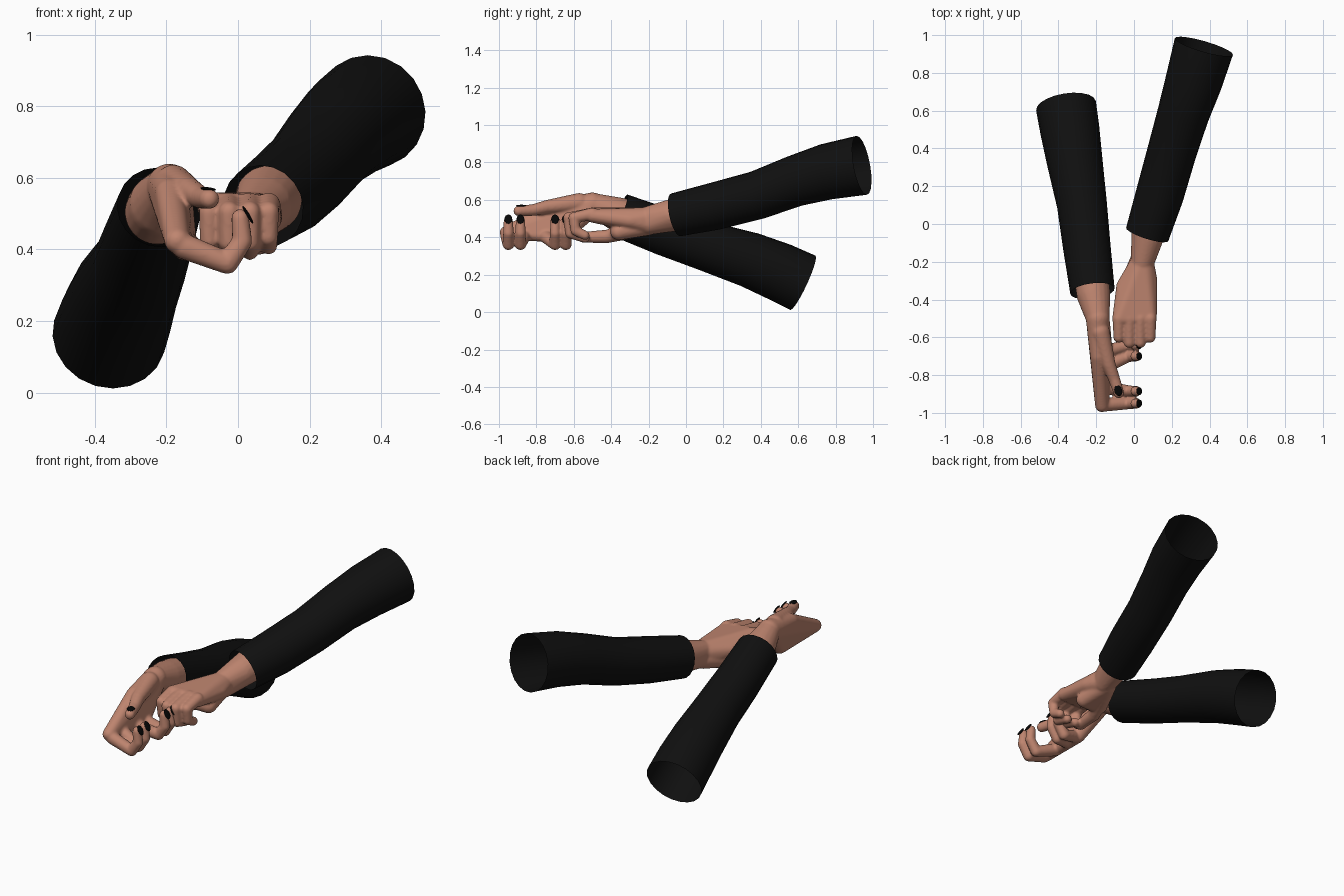
import bpy, bmesh, math
from mathutils import Vector, Matrix

old = bpy.data.objects.get("Cube")
if old:
    bpy.data.objects.remove(old, do_unlink=True)


def material(name, rgb):
    m = bpy.data.materials.new(name)
    m.use_nodes = True
    col = (*rgb, 1)
    m.diffuse_color = col
    m.node_tree.nodes["Principled BSDF"].inputs["Base Color"].default_value = col
    return m


SKIN = material("skin", (0.52, 0.235, 0.16))
CLOTH = material("black cloth", (0.005, 0.005, 0.005))
POLISH = material("black nail polish", (0.002, 0.002, 0.002))


def finish(bm, name, mat):
    for f in bm.faces:
        f.smooth = True
    me = bpy.data.meshes.new(name)
    bm.to_mesh(me)
    bm.free()
    me.materials.append(mat)
    ob = bpy.data.objects.new(name, me)
    bpy.context.collection.objects.link(ob)
    return ob


def hull(bm, balls):
    """Add the convex hull of balls given as (x, y, z, radius)."""
    part = bmesh.new()
    for x, y, z, r in balls:
        bmesh.ops.create_icosphere(part, subdivisions=3, radius=r,
                                   matrix=Matrix.Translation((x, y, z)))
    res = bmesh.ops.convex_hull(part, input=part.verts)
    inner = {v for v in res["geom_interior"] if isinstance(v, bmesh.types.BMVert)}
    bmesh.ops.delete(part, geom=list(inner), context="VERTS")
    tmp = bpy.data.meshes.new("tmp")
    part.to_mesh(tmp)
    part.free()
    bm.from_mesh(tmp)
    bpy.data.meshes.remove(tmp)


def chain(bm, balls):
    for pair in zip(balls, balls[1:]):
        hull(bm, pair)


def fuse(bm, name):
    """Blend overlapping flesh volumes into one smooth skin."""
    ob = finish(bm, name, SKIN)
    rm = ob.modifiers.new("fuse", "REMESH")
    rm.mode = "VOXEL"
    rm.voxel_size = 0.007
    rm.use_smooth_shade = True
    sm = ob.modifiers.new("soften", "SMOOTH")
    sm.factor = 0.5
    sm.iterations = 4
    return ob


def sleeve(name, rings, sides=20):
    """Open cloth tube through rings given as (x, y, z, radius)."""
    bm = bmesh.new()
    pts = [Vector(r[:3]) for r in rings]
    loops = []
    for i, p in enumerate(pts):
        t = (pts[min(i + 1, len(pts) - 1)] - pts[max(i - 1, 0)]).normalized()
        side = t.cross(Vector((0, 0, 1))).normalized()
        up = side.cross(t)
        loops.append([bm.verts.new(p + rings[i][3] * (math.cos(a) * side + math.sin(a) * up))
                      for a in (math.tau * k / sides for k in range(sides))])
    for a, b in zip(loops, loops[1:]):
        for k in range(sides):
            n = (k + 1) % sides
            bm.faces.new((a[k], a[n], b[n], b[k]))
    bmesh.ops.recalc_face_normals(bm, faces=bm.faces)
    finish(bm, name, CLOTH)


def nail(name, tip, normal, along, radius):
    """Thin oval plate lying on a fingertip."""
    n = Vector(normal).normalized()
    a = Vector(along)
    a = (a - a.dot(n) * n).normalized()
    rot = Matrix((a, n.cross(a), n)).transposed().to_4x4()
    bm = bmesh.new()
    bmesh.ops.create_uvsphere(bm, u_segments=16, v_segments=8, radius=1)
    bmesh.ops.transform(bm, verts=bm.verts, matrix=Matrix.Translation(Vector(tip) + n * radius)
                        @ rot @ Matrix.Diagonal((0.029, 0.021, 0.0049, 1)))
    finish(bm, name, POLISH)


# Sleeves
sleeve("left_sleeve", [
    (0.07, -0.055, 0.52, 0.117), (0.135, 0.15, 0.565, 0.127), (0.2, 0.38, 0.625, 0.13),
    (0.26, 0.58, 0.7, 0.137), (0.315, 0.75, 0.75, 0.15), (0.37, 0.94, 0.785, 0.16)])
sleeve("right_sleeve", [
    (-0.22, -0.355, 0.518, 0.118), (-0.25, -0.12, 0.43, 0.126), (-0.275, 0.1, 0.355, 0.132),
    (-0.315, 0.34, 0.28, 0.148), (-0.34, 0.5, 0.215, 0.157), (-0.36, 0.625, 0.157, 0.16)])

# Left hand: palm down, fingers curled under
bm = bmesh.new()
hull(bm, [(0.085, 0.04, 0.54, 0.095), (0.07, -0.08, 0.52, 0.083),
          (0.045, -0.2, 0.505, 0.062), (0.045, -0.2, 0.475, 0.062)])
hull(bm, [(0.045, -0.2, 0.5, 0.06), (0.045, -0.2, 0.475, 0.06),
          (0.08, -0.3, 0.49, 0.044), (-0.05, -0.33, 0.49, 0.044),
          (0.085, -0.5, 0.515, 0.036), (-0.075, -0.5, 0.52, 0.04)])
hull(bm, [(0.03, -0.2, 0.465, 0.055), (0.06, -0.36, 0.43, 0.045), (-0.05, -0.36, 0.43, 0.045)])
for x, reach, drop in ((-0.08, 0.6, 0.4), (-0.025, 0.628, 0.395),
                       (0.033, 0.628, 0.395), (0.085, 0.6, 0.41)):
    chain(bm, [(x, -0.5, 0.525, 0.034), (x, -reach, 0.505, 0.029),
               (x, -reach + 0.01, drop + 0.025, 0.027), (x, -0.54, drop, 0.025)])
chain(bm, [(-0.01, -0.28, 0.44, 0.045), (-0.06, -0.42, 0.405, 0.036),
           (-0.07, -0.55, 0.4, 0.029)])
fuse(bm, "left_hand")

# Right hand: palm turned inward, fingers hooked sideways and up
bm = bmesh.new()
hull(bm, [(-0.225, -0.29, 0.505, 0.092), (-0.215, -0.37, 0.525, 0.09),
          (-0.192, -0.5, 0.575, 0.062)])
hull(bm, [(-0.192, -0.5, 0.577, 0.063), (-0.19, -0.7, 0.555, 0.042),
          (-0.17, -0.96, 0.425, 0.036), (-0.15, -0.66, 0.405, 0.036)])
tips = []
for name, root, y in (("index", -0.957, -0.95), ("middle", -0.865, -0.885),
                      ("ring", -0.755, -0.7), ("little", -0.675, -0.642)):
    chain(bm, [(-0.15, root, 0.408, 0.036), (-0.03, y, 0.362, 0.031),
               (0.012, y, 0.422, 0.028), (0.006, y, 0.488, 0.025)])
    tips.append((name, (0.006, y, 0.484)))
thumb_tip = (-0.08, -0.895, 0.541)
chain(bm, [(-0.18, -0.57, 0.585, 0.052), (-0.135, -0.74, 0.563, 0.037),
           (-0.105, -0.82, 0.545, 0.031), (*thumb_tip, 0.028)])
fuse(bm, "right_hand")

# Nails
for name, tip in tips:
    nail(name + "_nail", tip, (1, 0, 0.6), (0, 0, 1), 0.025)
nail("thumb_nail", (-0.086, -0.882, 0.541), (0.1, 0, 1), (0.3, -1, 0), 0.028)
